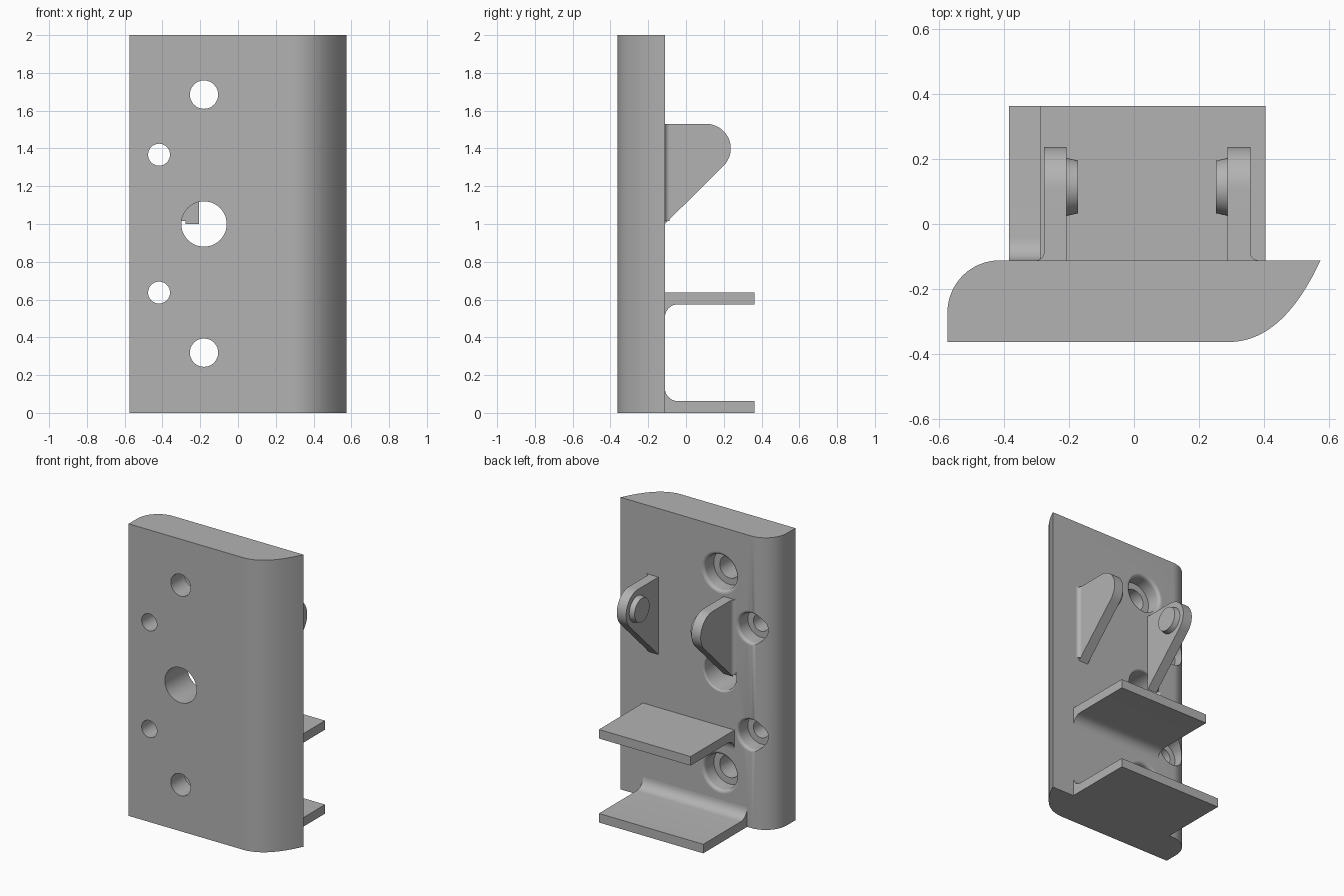
import bpy, bmesh
from math import sin, cos, pi, radians
from mathutils import Vector, geometry

if "Cube" in bpy.data.objects:
    bpy.data.objects.remove(bpy.data.objects["Cube"])

GREY = (0.45, 0.45, 0.45, 1)
mat = bpy.data.materials.new("plain_grey")
mat.use_nodes = True
mat.diffuse_color = GREY
mat.node_tree.nodes["Principled BSDF"].inputs["Base Color"].default_value = GREY

BACK = -0.112      # y of the plate's rear face
FRONT = -0.363


def arc(cx, cy, r, start, end, n=12):
    """Points on a circular arc, angles in degrees."""
    angles = [radians(start + (end - start) * i / n) for i in range(n + 1)]
    return [(cx + r * cos(a), cy + r * sin(a)) for a in angles]


def finish(name, bm):
    bmesh.ops.recalc_face_normals(bm, faces=bm.faces)
    mesh = bpy.data.meshes.new(name)
    bm.to_mesh(mesh)
    bm.free()
    mesh.materials.append(mat)
    obj = bpy.data.objects.new(name, mesh)
    bpy.context.collection.objects.link(obj)
    return obj


def extrude(name, profile, place, low, high):
    """Sweep a 2D profile from low to high; place maps (u, v, w) to xyz."""
    bm = bmesh.new()
    face = bm.faces.new([bm.verts.new(place(u, v, low)) for u, v in profile])
    moved = bmesh.ops.extrude_face_region(bm, geom=[face], use_keep_orig=True)["geom"]
    shift = Vector(place(0, 0, high)) - Vector(place(0, 0, low))
    bmesh.ops.translate(bm, vec=shift, verts=[g for g in moved if isinstance(g, bmesh.types.BMVert)])
    return finish(name, bm)


def revolve(name, profile, centre, axis, segments=48):
    """Turn (radius, distance) pairs about the x or y axis, capping both ends."""
    bm = bmesh.new()
    rings = []
    for r, d in profile:
        ring = []
        for i in range(segments):
            a = 2 * pi * i / segments
            p = (d, r * cos(a), r * sin(a)) if axis == "x" else (r * cos(a), d, r * sin(a))
            ring.append(bm.verts.new(Vector(p) + Vector(centre)))
        rings.append(ring)
    for a, b in zip(rings, rings[1:]):
        for i in range(segments):
            j = (i + 1) % segments
            bm.faces.new((a[i], a[j], b[j], b[i]))
    bm.faces.new(rings[0])
    bm.faces.new(rings[-1])
    return finish(name, bm)


def along_x(u, v, w):
    return (w, u, v)


def along_z(u, v, w):
    return (u, v, w)


# Main plate with a swept right flank and a rounded rear corner
flank = geometry.interpolate_bezier(
    Vector((0.29, FRONT)), Vector((0.41, FRONT)), Vector((0.50, -0.27)), Vector((0.574, BACK)), 24)
outline = [(-0.574, FRONT)] + [tuple(p)[:2] for p in flank] + arc(-0.414, BACK - 0.16, 0.16, 90, 180, 16)
plate = extrude("mounting_plate", outline, along_z, 0, 2)


# Screw holes: bore, counterbore and rounded mouth
def hole_cutter(x, z, bore, counter, lip):
    profile = [(bore, -0.5)]
    if counter > bore:
        profile += [(bore, -0.215), (counter, -0.215)]
    mouth = arc(counter + lip, BACK - lip, lip, 180, 90, 6)
    profile += mouth + [(counter + lip, 0.1)]
    return revolve("hole_cutter", profile, (x, 0, z), "y")


holes = [(-0.18, 1.0, 0.12, 0.12, 0.012)]
for side in (-1, 1):
    holes.append((-0.18, 1.002 + side * 0.683, 0.075, 0.12, 0.022))
    holes.append((-0.418, 1.002 + side * 0.365, 0.058, 0.1, 0.02))
for hole in holes:
    cutter = hole_cutter(*hole)
    cutter.hide_render = True
    mod = plate.modifiers.new("hole", "BOOLEAN")
    mod.object = cutter
    mod.solver = "EXACT"
    bpy.context.view_layer.objects.active = plate
    bpy.ops.object.modifier_apply(modifier=mod.name)
    bpy.data.objects.remove(cutter)


# Two rear shelves, filleted on the sides that face each other
def shelf(name, left, outer, inner):
    s = 1 if inner > outer else -1
    r = 0.07
    fillet = arc(BACK + r, 0, r, 270, 180, 8)
    profile = [(BACK, outer), (0.363, outer), (0.363, inner)]
    profile += [(y, inner + s * (r + z)) for y, z in fillet]
    return extrude(name, profile, along_x, left, 0.405)


parts = [plate, shelf("lower_shelf", -0.385, 0, 0.062), shelf("upper_shelf", -0.289, 0.637, 0.575)]

# Pair of hinge ears with inward pegs and small outside fillets
PIVOT_Y, PIVOT_Z, EAR_R = 0.107, 1.4, 0.13
ear = [(BACK, 1.0)] + arc(PIVOT_Y, PIVOT_Z, EAR_R, -45, 90, 24) + [(BACK, PIVOT_Z + EAR_R)]
for name, inner, inward in (("right", -0.207, 1), ("left", 0.288, -1)):
    outer = inner - inward * 0.07
    parts.append(extrude(name + "_ear", ear, along_x, min(inner, outer), max(inner, outer)))
    peg = [(0.089, 0), (0.081, inward * 0.035)]
    parts.append(revolve(name + "_peg", peg, (inner, 0.114, PIVOT_Z), "x"))
    r = 0.025
    curve = arc(r, r, r, 180, 270, 6)
    profile = [(outer, BACK)] + [(outer - inward * u, BACK + v) for u, v in curve]
    parts.append(extrude(name + "_ear_fillet", profile, along_z, 1.015, PIVOT_Z + EAR_R))

# Smooth the curved faces, keep edges crisp
bpy.ops.object.select_all(action="DESELECT")
for obj in parts:
    obj.select_set(True)
bpy.context.view_layer.objects.active = plate
bpy.ops.object.shade_smooth_by_angle(angle=radians(30))
